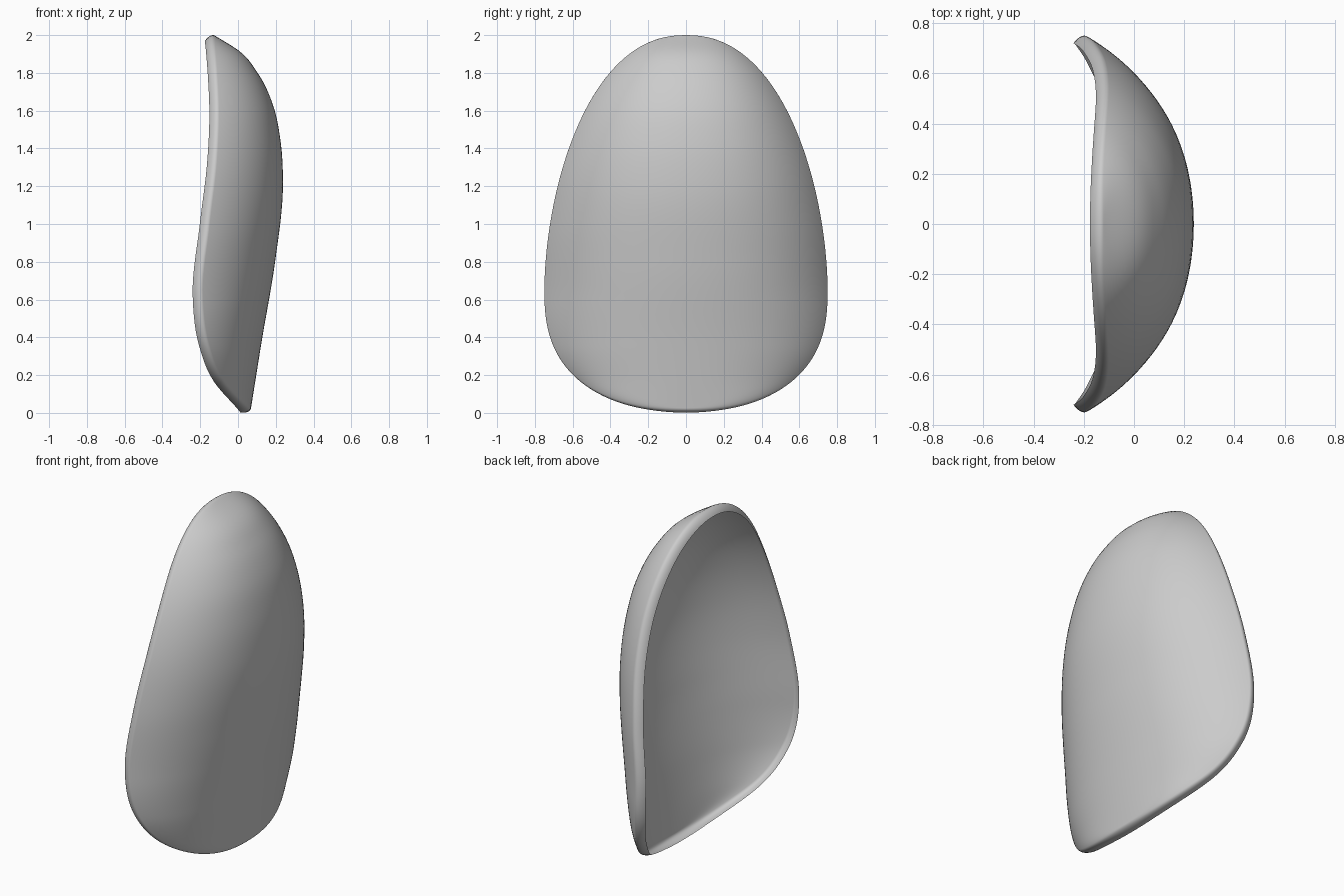
import bpy
import bmesh
import math
from mathutils import Vector

cube = bpy.data.objects.get("Cube")
if cube:
    bpy.data.objects.remove(cube)

ROLL = 0.026      # half the depth of the rolled lip
LIP = 0.03        # how far the lip reaches out past the dome
MID_Z, WIDE = 0.65, 0.725
TOP, TOP_POWER = 1.325, 1.8
BOTTOM, BOTTOM_POWER = 0.622, 2.6
SIDE_POWER = 0.45
AROUND, RINGS, RIM = 160, 36, 10

# Depth (z, x) of the guide surface along its centre line and along its rim
SPINE = [(.028, .043), (.385, .1), (.8, .17), (1.22, .212), (1.44, .199),
         (1.635, .156), (1.788, .081), (1.893, -.006), (1.975, -.136)]
EDGE = [(.028, .043), (.185, -.095), (.355, -.165), (.6, -.2), (1, -.163),
        (1.32, -.125), (1.6, -.113), (1.8, -.122), (1.975, -.136)]


def smooth_curve(points):
    """Return a smooth function through (key, value) points."""
    gaps = [b[0] - a[0] for a, b in zip(points, points[1:])]
    rises = [(b[1] - a[1]) / g for a, b, g in zip(points, points[1:], gaps)]
    slopes = [rises[0]]
    for i in range(1, len(gaps)):
        slopes.append((rises[i - 1] * gaps[i] + rises[i] * gaps[i - 1]) / (gaps[i - 1] + gaps[i]))
    slopes.append(rises[-1])

    def value(k):
        k = min(max(k, points[0][0]), points[-1][0])
        i = 0
        while i < len(gaps) - 1 and k > points[i + 1][0]:
            i += 1
        t = (k - points[i][0]) / gaps[i]
        s = 1 - t
        return (points[i][1] * (1 + 2 * t) * s * s + slopes[i] * gaps[i] * t * s * s
                + points[i + 1][1] * t * t * (3 - 2 * t) - slopes[i + 1] * gaps[i] * t * t * s)
    return value


spine, edge = smooth_curve(SPINE), smooth_curve(EDGE)


def outline(angle):
    """Egg-shaped rim, tall above the widest point and blunt below it."""
    c, s = math.cos(angle), math.sin(angle)
    y = math.copysign(WIDE * abs(s) ** (2 * SIDE_POWER), s)
    if c > 0:
        return y, MID_Z + TOP * c ** (2 / TOP_POWER)
    return y, MID_Z - BOTTOM * abs(c) ** (2 / BOTTOM_POWER)


def half_width(z):
    height, power = (TOP, TOP_POWER) if z > MID_Z else (BOTTOM, BOTTOM_POWER)
    rest = 1 - (abs(z - MID_Z) / height) ** power
    return WIDE * max(rest, 1e-9) ** SIDE_POWER


def guide(rho, angle):
    """Point on the guide surface, from the middle (0) to the rim (1)."""
    y, z = outline(angle)
    y, z = y * rho, MID_Z + (z - MID_Z) * rho
    t = 1.0 if rho >= 1 else min(abs(y) / half_width(z), 1)
    bend = .59 * t ** 2 + .35 * t ** 4 + .06 * t ** 12
    return Vector((spine(z) + (edge(z) - spine(z)) * bend, y, z))


def frame(rho, angle):
    """Point, outward normal and direction away from the centre."""
    p = guide(rho, angle)
    along = guide(rho, angle + .02) - guide(rho, angle - .02)
    normal = (p - guide(rho - .01, angle)).cross(along).normalized()
    if normal.x < 0:
        normal.negate()
    away = along.cross(normal).normalized()
    if away.dot(Vector((0, p.y, p.z - MID_Z))) < 0:
        away.negate()
    return p, normal, away


# Thin open sheet: rings run out over the dome, then round the rolled lip
angles = [2 * math.pi * i / AROUND for i in range(AROUND)]
rhos = [.02 + .98 * math.sin(math.pi / 2 * i / RINGS) for i in range(RINGS + 1)]
frames = [[frame(rho, a) for a in angles] for rho in rhos]
rings = [[p + n * ROLL for p, n, _ in ring] for ring in frames]
for k in range(1, RIM + 1):
    turn = math.pi / 2 * k / RIM
    rings.append([p + n * ROLL * (2 * math.cos(turn) - 1) + away * LIP * math.sin(turn)
                  for p, n, away in frames[-1]])

bm = bmesh.new()
loops = [[bm.verts.new(p) for p in ring] for ring in rings]
for a, b in zip(loops, loops[1:]):
    for i in range(AROUND):
        j = (i + 1) % AROUND
        bm.faces.new((a[i], a[j], b[j], b[i]))
bm.faces.new(loops[0][::-1])
mesh = bpy.data.meshes.new("curved_shell")
bm.to_mesh(mesh)
bm.free()

shell = bpy.data.objects.new("curved_shell", mesh)
bpy.context.collection.objects.link(shell)
for face in mesh.polygons:
    face.use_smooth = True

# Single plain grey finish
grey = bpy.data.materials.new("light_grey")
grey.use_nodes = True
color = (.6, .6, .6, 1)
grey.diffuse_color = color
grey.node_tree.nodes["Principled BSDF"].inputs["Base Color"].default_value = color
mesh.materials.append(grey)
